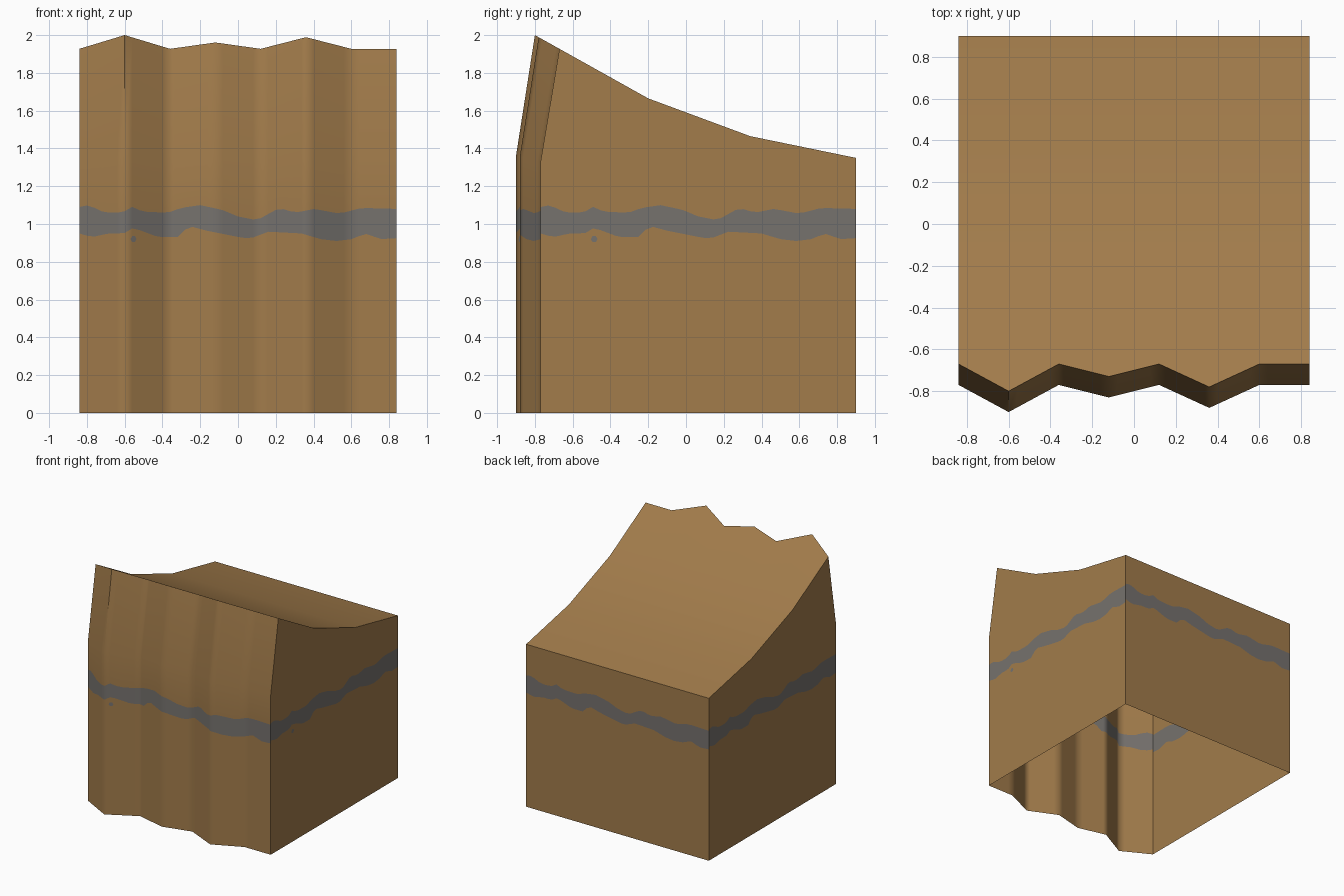
import bpy, bmesh, math
from mathutils import Vector

if "Cube" in bpy.data.objects:
    bpy.data.objects.remove(bpy.data.objects["Cube"])


def lerp_table(pts, t):
    """Piecewise linear lookup in a list of (t, value)."""
    for (a, va), (b, vb) in zip(pts, pts[1:]):
        if t <= b:
            return va + (vb - va) * max(0, t - a) / (b - a)
    return pts[-1][1]


def material(name, rgb):
    m = bpy.data.materials.new(name)
    m.diffuse_color = (*rgb, 1)
    m.use_nodes = True
    m.node_tree.nodes["Principled BSDF"].inputs["Base Color"].default_value = m.diffuse_color
    return m


brown = material("brown earth", (0.36, 0.20, 0.07))
grey = material("grey rock", (0.18, 0.168, 0.155))

W, BACK = 0.84, 0.90
# Front ripple, slope of the top, and ragged edges of the grey seam
front_y = [(i / 7, y) for i, y in enumerate((-.77, -.90, -.77, -.83, -.77, -.88, -.77, -.77))]
slope = [(-.8, 2.0), (-.2, 1.665), (.34, 1.465), (.9, 1.35)]
seam_top = [(0, 1.09), (.03, 1.10), (.08, 1.06), (.14, 1.06), (.155, 1.10), (.2, 1.065), (.28, 1.06),
            (.32, 1.085), (.38, 1.10), (.45, 1.075), (.5, 1.04), (.56, 1.02), (.63, 1.085),
            (.68, 1.06), (.74, 1.08), (.82, 1.055), (.89, 1.085), (1, 1.08)]
seam_low = [(0, .95), (.04, .93), (.09, .95), (.14, .95), (.17, .98), (.25, .93), (.31, .93),
            (.345, .99), (.4, .965), (.52, .925), (.56, .93), (.585, .96), (.7, .95), (.76, .92),
            (.81, .91), (.86, .92), (.9, .95), (.95, .92), (1, .925)]


def z_top(y):
    return lerp_table(slope, y)


# Each wall gives its foot, bend and rim point for u = 0..1, left to right from outside
def front(u):
    x, y = -W + 2 * W * u, lerp_table(front_y, u)
    return (Vector((x, y, 0)), Vector((x, y, 1.33 + (-.77 - y) * .23)),
            Vector((x, y + .1, z_top(y + .1))))


def side(x, u):
    y, yt = -.77 + (BACK + .77) * u, -.67 + (BACK + .67) * u
    return Vector((x, y, 0)), Vector((x, y, 1.33 - .13 * u)), Vector((x, yt, z_top(yt)))


def right(u):
    return side(W, u)


def left(u):
    return side(-W, 1 - u)


def back(u):
    x = W - 2 * W * u
    return Vector((x, BACK, 0)), Vector((x, BACK, 1.2)), Vector((x, BACK, z_top(BACK)))


knots = [.47 / 1.57, 1.01 / 1.57]
stations = sorted([i / 42 for i in range(43)] + knots + [1 - k for k in knots])
bm = bmesh.new()


def grid(columns, seam_row=None):
    vs = [[bm.verts.new(p) for p in c] for c in columns]
    for a, b in zip(vs, vs[1:]):
        for r in range(len(a) - 1):
            f = bm.faces.new((a[r], b[r], b[r + 1], a[r + 1]))
            f.material_index = int(r == seam_row)


# Walls with the seam as their second row
for wall in (front, right, back, left):
    cols = []
    for u in stations:
        foot, bend, rim = wall(u)
        at = lambda z: Vector((foot.x, foot.y, z))
        cols.append((foot, at(lerp_table(seam_low, u)), at(lerp_table(seam_top, u)), bend, rim))
    grid(cols, 1)

# Sloping top surface
cols = []
for u in stations:
    rim = front(u)[2]
    cols.append([rim] + [Vector((rim.x, y, z_top(y))) for y in (-.2, .34, BACK)])
grid(cols)

bmesh.ops.remove_doubles(bm, verts=bm.verts, dist=0.0005)
mesh = bpy.data.meshes.new("cliff_block")
bm.to_mesh(mesh)
bm.free()
mesh.materials.append(brown)
mesh.materials.append(grey)
block = bpy.data.objects.new("cliff_block", mesh)
bpy.context.collection.objects.link(block)
bpy.context.view_layer.objects.active = block
block.select_set(True)
bpy.ops.object.shade_smooth_by_angle(angle=math.radians(59))

# Small grey speck below the seam on the front and right walls
for name, wall, u0 in (("front_speck", front, .17), ("right_speck", right, .17)):
    p, q = wall(u0)[0], wall(u0 + .02)[0]
    along = (q - p).normalized()
    out = along.cross(Vector((0, 0, 1)))
    pts = [p + out * .003 + along * .018 * math.cos(k * math.pi / 3)
           + Vector((0, 0, .92 + .018 * math.sin(k * math.pi / 3))) for k in range(6)]
    m = bpy.data.meshes.new(name)
    m.from_pydata(pts, [], [list(range(6))])
    m.materials.append(grey)
    bpy.context.collection.objects.link(bpy.data.objects.new(name, m))
